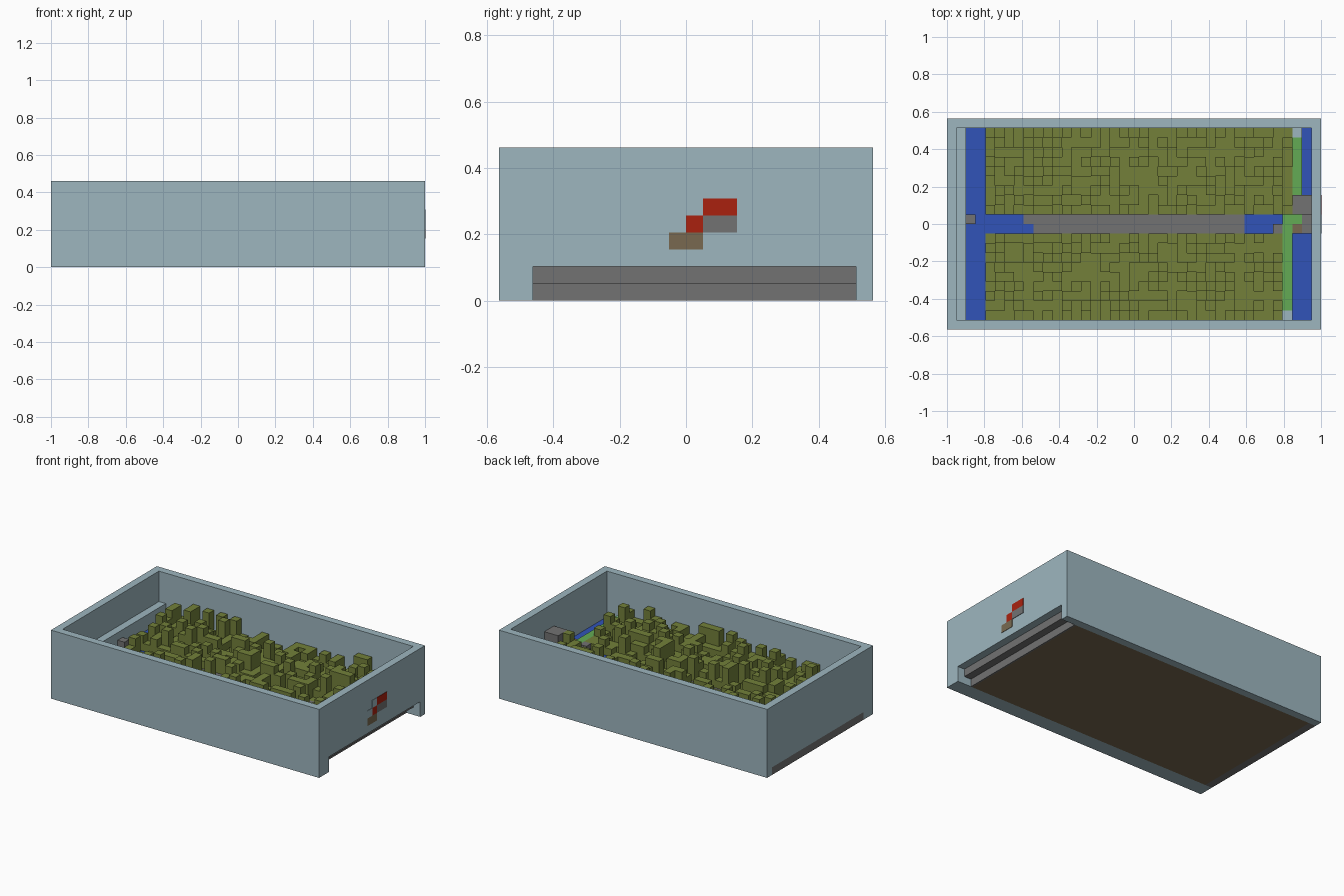
import bpy, bmesh, random

random.seed(7)
if "Cube" in bpy.data.objects:
    bpy.data.objects.remove(bpy.data.objects["Cube"], do_unlink=True)

NX, NY, NZ = 39, 22, 9          # block counts of the whole model
S = 2 / NX                      # block size


def srgb(h):
    c = [int(h[i:i + 2], 16) / 255 for i in (0, 2, 4)]
    return [v / 12.92 if v < 0.04 else ((v + 0.055) / 1.055) ** 2.4 for v in c] + [1]


def material(name, colour):
    m = bpy.data.materials.new(name)
    m.use_nodes = True
    m.diffuse_color = srgb(colour)
    m.node_tree.nodes["Principled BSDF"].inputs["Base Color"].default_value = srgb(colour)
    return m


PALE = material("pale blue", "9db6bf")
GREY = material("grey", "727272")
OLIVE = material("olive", "73803a")
BLUE = material("water blue", "3153b8")
GREEN = material("grass green", "64ab55")
RED = material("red", "aa210f")
BROWN = material("brown", "786950")


def pos(i, j, k):
    return ((i - NX / 2) * S, (j - NY / 2) * S, k * S)


def finish(name, bm, mat):
    bmesh.ops.recalc_face_normals(bm, faces=bm.faces)
    me = bpy.data.meshes.new(name)
    bm.to_mesh(me)
    bm.free()
    me.materials.append(mat)
    ob = bpy.data.objects.new(name, me)
    bpy.context.scene.collection.objects.link(ob)
    return ob


def blocks(name, mat, *boxes):
    """Boxes given as block ranges: x0, x1, y0, y1, z0, z1."""
    bm = bmesh.new()
    for x0, x1, y0, y1, z0, z1 in boxes:
        vs = bmesh.ops.create_cube(bm, size=1)["verts"]
        for v in vs:
            v.co = pos(x1 if v.co.x > 0 else x0, y1 if v.co.y > 0 else y0,
                       z1 if v.co.z > 0 else z0)
    return finish(name, bm, mat)


# Open box with a recess below and a slot at the +x end
shell = blocks("box_shell", PALE, (0, NX, 0, NY, 0, NZ))
cuts = {"cavity": (1, 38, 1, 21, 2, 10),
        "underside": (-1, 37.5, 2, 21, -1, 1),
        "end_slot": (37, 40, 2, 21, -1, 2)}
for name, b in cuts.items():
    cutter = blocks(name + "_cutter", PALE, b)
    cutter.hide_render = True
    cutter.hide_viewport = True
    cutter.display_type = "WIRE"
    mod = shell.modifiers.new(name, "BOOLEAN")
    mod.operation = "DIFFERENCE"
    mod.solver = "EXACT"
    mod.object = cutter

# Underside and stepped slot
blocks("base_plate", BROWN, (1, 36.8, 2, 21, 0, 1))
blocks("slot_steps", GREY, (36.8, 37, 2, 21, 0, 1), (37, 38, 2, 21, 1, 2))
blocks("end_strip", GREY, (0, 1, 2, 21, 0, 1))

# Ledge, water and street
blocks("end_ledge", PALE, (1, 2, 1, 21, 2, 5))
blocks("water", BLUE, (2, 4, 1, 21, 2, 3), (4, 9, 10, 11, 2, 3), (4, 8, 11, 12, 2, 3),
       (31, 34, 10, 11, 2, 3), (31, 35, 11, 12, 2, 3),
       (36, 38, 1, 10, 2, 3), (37, 38, 14, 21, 2, 3))
blocks("street", GREY, (9, 31, 10, 12, 2, 3), (8, 9, 11, 12, 2, 3))

# Banks and small structures at both ends
blocks("green_bank", GREEN, (35, 36, 2, 12, 2, 4), (36, 37, 14, 20, 2, 4),
       (36, 37, 11, 12, 2, 4))
blocks("bank_ends", PALE, (35, 36, 1, 2, 2, 4), (36, 37, 20, 21, 2, 4))
blocks("gate_block", GREY, (36, 38, 12, 14, 2, 6))
blocks("gate_step", GREY, (37, 38, 10, 12, 2, 4))
blocks("gate_mound", BROWN, (36, 37, 10, 11, 2, 4))
blocks("street_post", GREY, (34, 35, 10, 11, 2, 4))
blocks("water_post", GREY, (2, 3, 11, 12, 2, 4))


def city(name, x0, x1, y0, y1, towers):
    """Stepped roofscape of one-block columns with merged flat faces."""
    h = {(i, j): random.choices((3, 4, 5, 6), (20, 40, 27, 13))[0]
         for i in range(x0, x1) for j in range(y0, y1)}
    h.update(towers)
    bm = bmesh.new()

    def quad(*pts):
        bm.faces.new([bm.verts.new(pos(*p)) for p in pts])

    for (i, j), t in h.items():
        quad((i, j, t), (i + 1, j, t), (i + 1, j + 1, t), (i, j + 1, t))
        sides = {(1, 0): ((i + 1, j), (i + 1, j + 1)), (-1, 0): ((i, j + 1), (i, j)),
                 (0, 1): ((i + 1, j + 1), (i, j + 1)), (0, -1): ((i, j), (i + 1, j))}
        for (dx, dy), (a, b) in sides.items():
            for k in range(h.get((i + dx, j + dy), 2), t):
                quad((*a, k), (*b, k), (*b, k + 1), (*a, k + 1))
    bmesh.ops.remove_doubles(bm, verts=bm.verts, dist=S / 100)
    bmesh.ops.dissolve_limit(bm, angle_limit=0.02, verts=bm.verts, edges=bm.edges)
    finish(name, bm, OLIVE)


city("front_city", 4, 35, 1, 10, {(34, 2): 6, (22, 1): 6})
city("back_city", 4, 36, 12, 21, {(8, 20): 6})

# Coloured patches on the +x end wall
T = NX + 0.05
blocks("red_patches", RED, (NX, T, 12, 14, 5, 6), (NX, T, 11, 12, 4, 5))
blocks("grey_patch", GREY, (NX, T, 12, 14, 4, 5))
blocks("brown_patch", BROWN, (NX, T, 10, 12, 3, 4))
blocks("pale_patches", PALE, (NX, T, 11, 12, 5, 6), (NX, T, 10, 11, 4, 5))
